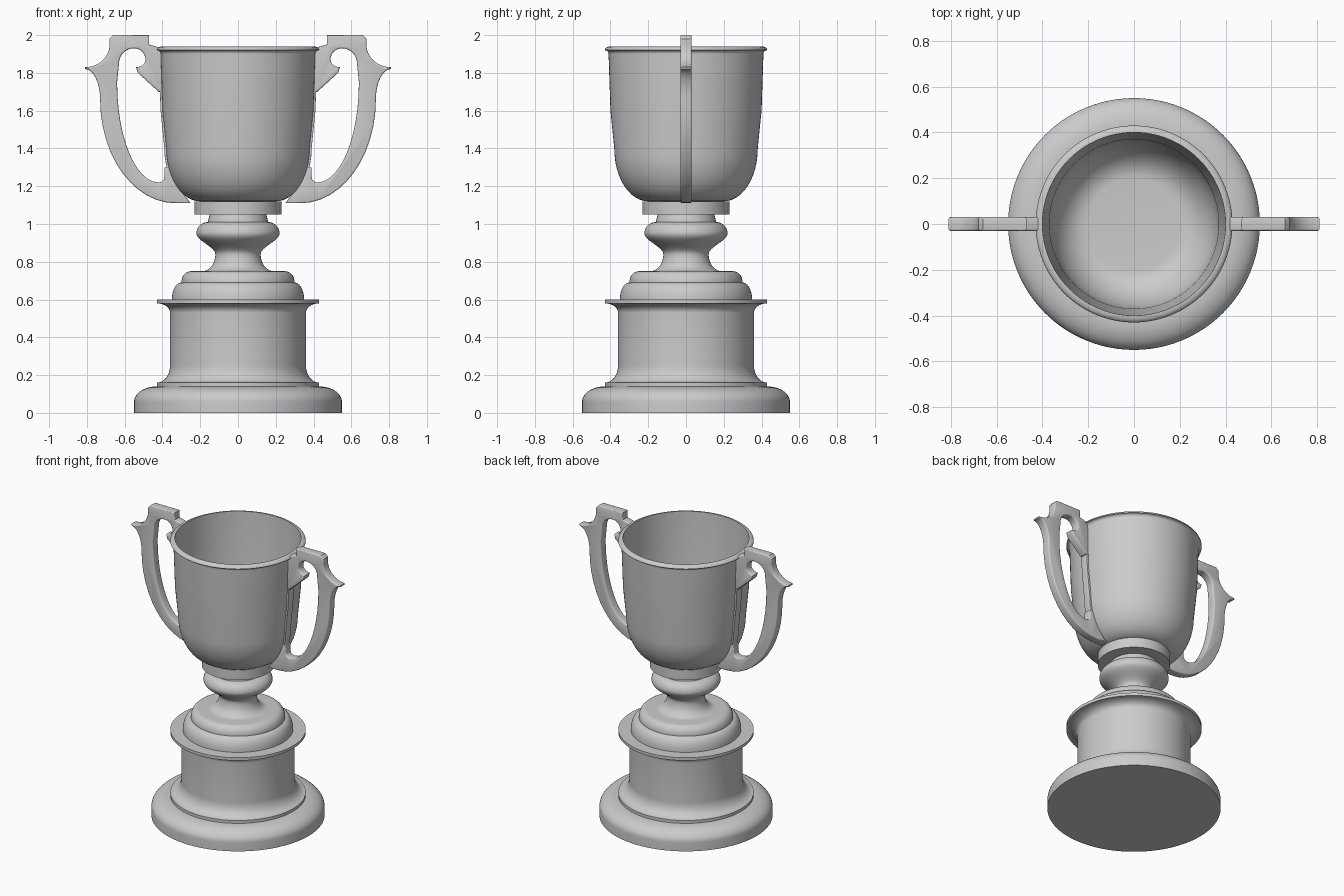
import bpy, bmesh
from math import sin, cos, pi, radians
from mathutils import Vector

default = bpy.data.objects.get("Cube")
if default:
    bpy.data.objects.remove(default, do_unlink=True)

metal = bpy.data.materials.new("pale grey metal")
metal.use_nodes = True
grey = (.6, .6, .6, 1)
metal.diffuse_color = grey
metal.node_tree.nodes["Principled BSDF"].inputs["Base Color"].default_value = grey

# Moulding shapes: how far across and how far up the curve is at a share of its run
shapes = {
    "crown": lambda t: (1 - cos(t * pi / 2), sin(t * pi / 2)),  # leaves upright, arrives level
    "cove": lambda t: (sin(t * pi / 2), 1 - cos(t * pi / 2)),   # leaves level, arrives upright
    "ogee": lambda t: ((1 - cos(t * pi)) / 2, t),               # upright at both ends
    "line": lambda t: (t, t),
}


def trace(start, *moves):
    """Chain mouldings from the start point; each move names a shape and its end."""
    path = [Vector(start)]
    for shape, across, up in moves:
        origin = path[-1]
        run = Vector((across, up)) - origin
        steps = 1 if shape == "line" else 12
        for i in range(steps):
            u, v = shapes[shape]((i + 1) / steps)
            path.append(origin + Vector((run.x * u, run.y * v)))
    return path


def finish(name, bm):
    bmesh.ops.recalc_face_normals(bm, faces=bm.faces)
    mesh = bpy.data.meshes.new(name)
    bm.to_mesh(mesh)
    bm.free()
    mesh.materials.append(metal)
    obj = bpy.data.objects.new(name, mesh)
    bpy.context.collection.objects.link(obj)
    bpy.ops.object.select_all(action='DESELECT')
    obj.select_set(True)
    bpy.context.view_layer.objects.active = obj
    bpy.ops.object.shade_smooth_by_angle(angle=radians(40))


def lathe(name, profile):
    """Turn a profile of radius and height around the z axis."""
    bm = bmesh.new()
    verts = [bm.verts.new((p.x, 0, p.y)) for p in profile]
    edges = [bm.edges.new(pair) for pair in zip(verts, verts[1:])]
    bmesh.ops.spin(bm, geom=verts + edges, axis=(0, 0, 1), cent=(0, 0, 0),
                   angle=2 * pi, steps=96)
    bmesh.ops.remove_doubles(bm, verts=bm.verts, dist=.0003)
    finish(name, bm)


def slab(name, outline, side, thickness, rounding):
    """Thicken an outline of x and z along y and round its rims."""
    bm = bmesh.new()
    face = bm.faces.new([bm.verts.new((side * p.x, -thickness / 2, p.y)) for p in outline])
    grown = bmesh.ops.extrude_face_region(bm, geom=[face])["geom"]
    bmesh.ops.translate(bm, vec=(0, thickness, 0),
                        verts=[g for g in grown if isinstance(g, bmesh.types.BMVert)])
    rims = [e for e in bm.edges if abs(e.verts[0].co.y - e.verts[1].co.y) < thickness / 2]
    bmesh.ops.bevel(bm, geom=rims, offset=rounding, segments=3, profile=.5,
                    affect='EDGES', clamp_overlap=False)
    finish(name, bm)


# Round plinth: rounded foot, coved drum and flared ledge
lathe("plinth", trace(
    (0, 0), ("line", .55, 0), ("line", .55, .06),
    ("crown", .43, .14), ("line", .43, .16),
    ("cove", .36, .25), ("line", .36, .53),
    ("crown", .43, .58), ("line", .43, .6), ("line", 0, .6)))

# Stepped dome under the stem
lathe("dome_foot", trace(
    (.35, .6), ("crown", .3, .69), ("crown", .25, .75), ("line", 0, .75)))

# Waisted stem with a bulging knop
lathe("stem", trace(
    (.19, .75), ("cove", .12, .84), ("ogee", .22, .95),
    ("crown", .16, 1.01), ("line", .15, 1.05)))

# Band below the bowl
lathe("collar", trace(
    (0, 1.05), ("line", .23, 1.05), ("line", .23, 1.12), ("line", 0, 1.12)))

# Hollow bowl: outer wall, rolled rim, inner wall and flat floor
wall = trace((.2, 1.12), ("cove", .38, 1.4), ("line", .4, 1.6), ("line", .41, 1.9))
lathe("bowl", wall + trace(
    wall[-1], ("crown", .43, 1.92), ("crown", .4, 1.94),
    ("line", .39, 1.6), ("line", .37, 1.4),
    ("crown", .2, 1.14), ("line", 0, 1.14))[1:])

# Scrolled handle: outer sweep, pointed tip, flat top, inner hook, inner sweep
handle = trace(
    (.25, 1.11), ("line", .33, 1.11), ("cove", .73, 1.66),
    ("crown", .81, 1.82), ("line", .81, 1.83), ("cove", .68, 1.95),
    ("line", .68, 1.98), ("line", .66, 2), ("line", .47, 2),
    ("line", .47, 1.95), ("line", .4, 1.93), ("line", .4, 1.7),
    ("line", .42, 1.7), ("line", .53, 1.8), ("line", .54, 1.83),
    ("cove", .49, 1.87), ("crown", .55, 1.93), ("cove", .63, 1.85),
    ("line", .64, 1.75), ("crown", .42, 1.22), ("cove", .39, 1.25),
    ("line", .39, 1.3), ("line", .36, 1.3), ("line", .32, 1.2))

# Thin strip that follows the bowl wall between the handle ends
spine = [p for p in wall if p.y > 1.2]
offset = Vector((.01, 0))
strip = [p + offset for p in spine] + [p - offset for p in reversed(spine)]

for label, side in (("left", 1), ("right", -1)):
    slab(label + "_handle", handle, side, .06, .008)
    slab(label + "_wall_strip", strip, side, .056, .002)
